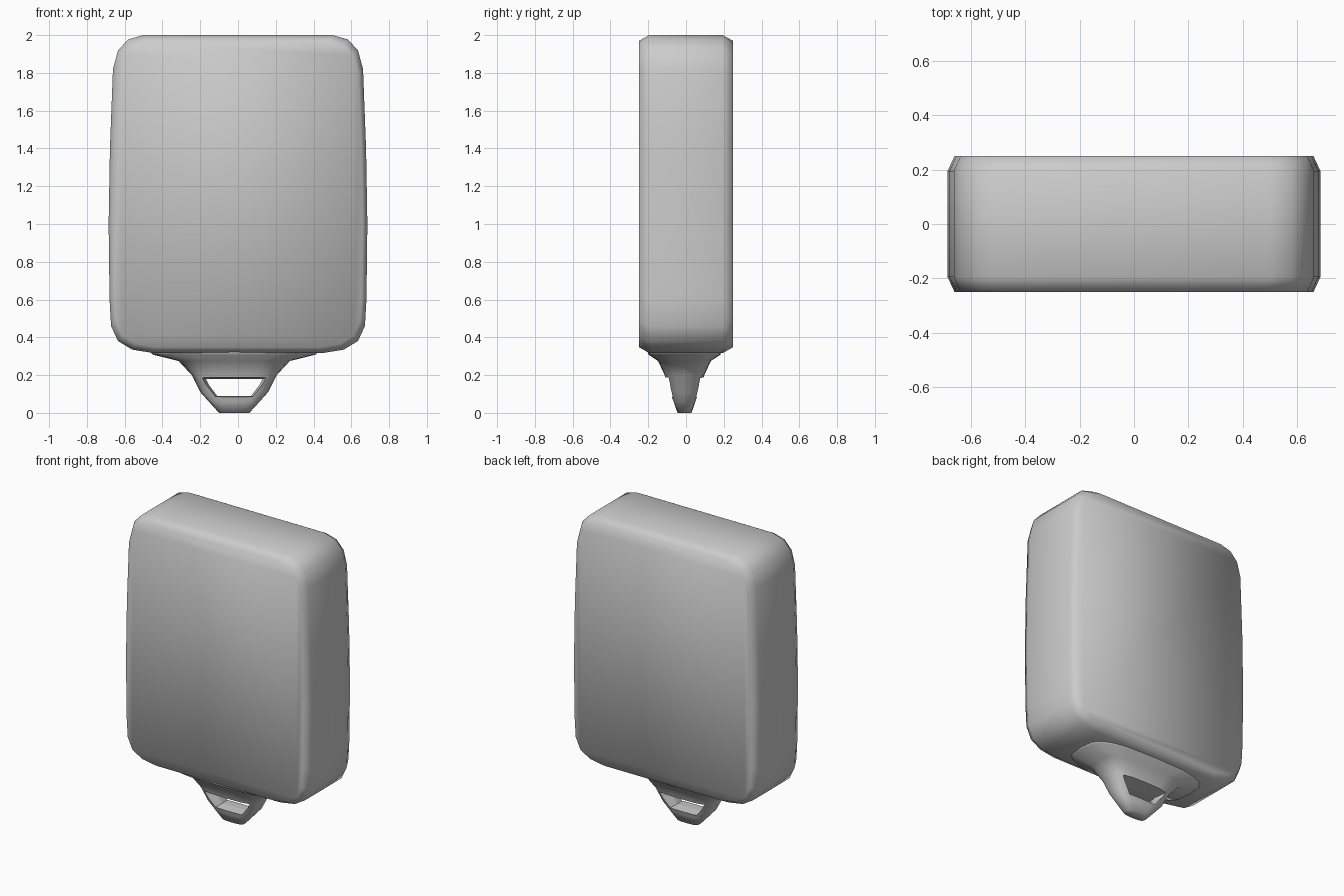
import bpy, bmesh
from math import cos, sin, pi, copysign

if "Cube" in bpy.data.objects:
    bpy.data.objects.remove(bpy.data.objects["Cube"])


def make_object(name, rings, caps, smooth=True):
    """Loft closed rings of points; caps lists index loops that close both ends."""
    bm = bmesh.new()
    loops = [[bm.verts.new(p) for p in ring] for ring in rings]
    n = len(loops[0])
    for a, b in zip(loops, loops[1:]):
        for i in range(n):
            j = (i + 1) % n
            bm.faces.new((a[i], a[j], b[j], b[i]))
    for loop in (loops[0], loops[-1]):
        for cap in caps:
            bm.faces.new([loop[i] for i in cap])
    bmesh.ops.recalc_face_normals(bm, faces=bm.faces)
    for f in bm.faces:
        f.smooth = smooth
    mesh = bpy.data.meshes.new(name)
    bm.to_mesh(mesh)
    bm.free()
    obj = bpy.data.objects.new(name, mesh)
    bpy.context.collection.objects.link(obj)
    return obj


# Body: rounded tag outline (right half mirrored) with chamfered front and back rims
half = [(.50, 2.0), (.58, 1.978), (.635, 1.92), (.662, 1.82), (.678, 1.4),
        (.685, 1.0), (.68, .6), (.672, .46), (.635, .38), (.56, .335), (.45, .317)]
outline = half + [(-x, z) for x, z in reversed(half)]
n = len(outline)


def body_ring(y, s):
    return [(x * s, y, 1.16 + (z - 1.16) * s) for x, z in outline]


# Flat faces: two big triangles between the corners, plus a strip on each side
tr, br, bl, tl = 2, 8, 13, 19
body_caps = [(tl, tr, br), (tl, br, bl),
             list(range(tr, br + 1)), list(range(br, bl + 1)),
             list(range(bl, tl + 1)), list(range(tl, n)) + list(range(0, tr + 1))]
make_object("tag_body", [body_ring(-.25, .963), body_ring(-.195, 1),
                         body_ring(.195, 1), body_ring(.25, .963)], body_caps)

# Hanging lug: rounded-rectangle sections tapering down (z, half width, half depth)
sections = [(.335, .46, .20), (.308, .43, .19), (.275, .295, .14), (.20, .225, .105),
            (.11, .18, .075), (.06, .135, .058), (0, .08, .037)]
SEG = 20


def lug_ring(z, hx, hy):
    pts = []
    for i in range(SEG):
        c, s = cos(2 * pi * i / SEG), sin(2 * pi * i / SEG)
        pts.append((-.02 + hx * copysign(abs(c) ** .6, c),
                    -.008 + hy * copysign(abs(s) ** .6, s), z))
    return pts


lug = make_object("lug", [lug_ring(*s) for s in sections], [range(SEG)])

# Trapezoid opening through the lug, slightly flared to the front and back
hole = [(-.15, .18), (.15, .18), (.135, .15), (.09, .09), (-.09, .09), (-.135, .15)]


def hole_ring(y, s):
    return [(-.02 + x * s, y, .135 + (z - .135) * s) for x, z in hole]


cutter = make_object("lug_hole_cutter", [hole_ring(-.2, 1.3), hole_ring(-.008, 1),
                                         hole_ring(.2, 1.3)], [range(6)], smooth=False)
cutter.hide_render = True
cutter.hide_set(True)
cut = lug.modifiers.new("hole", 'BOOLEAN')
cut.operation = 'DIFFERENCE'
cut.solver = 'EXACT'
cut.object = cutter
